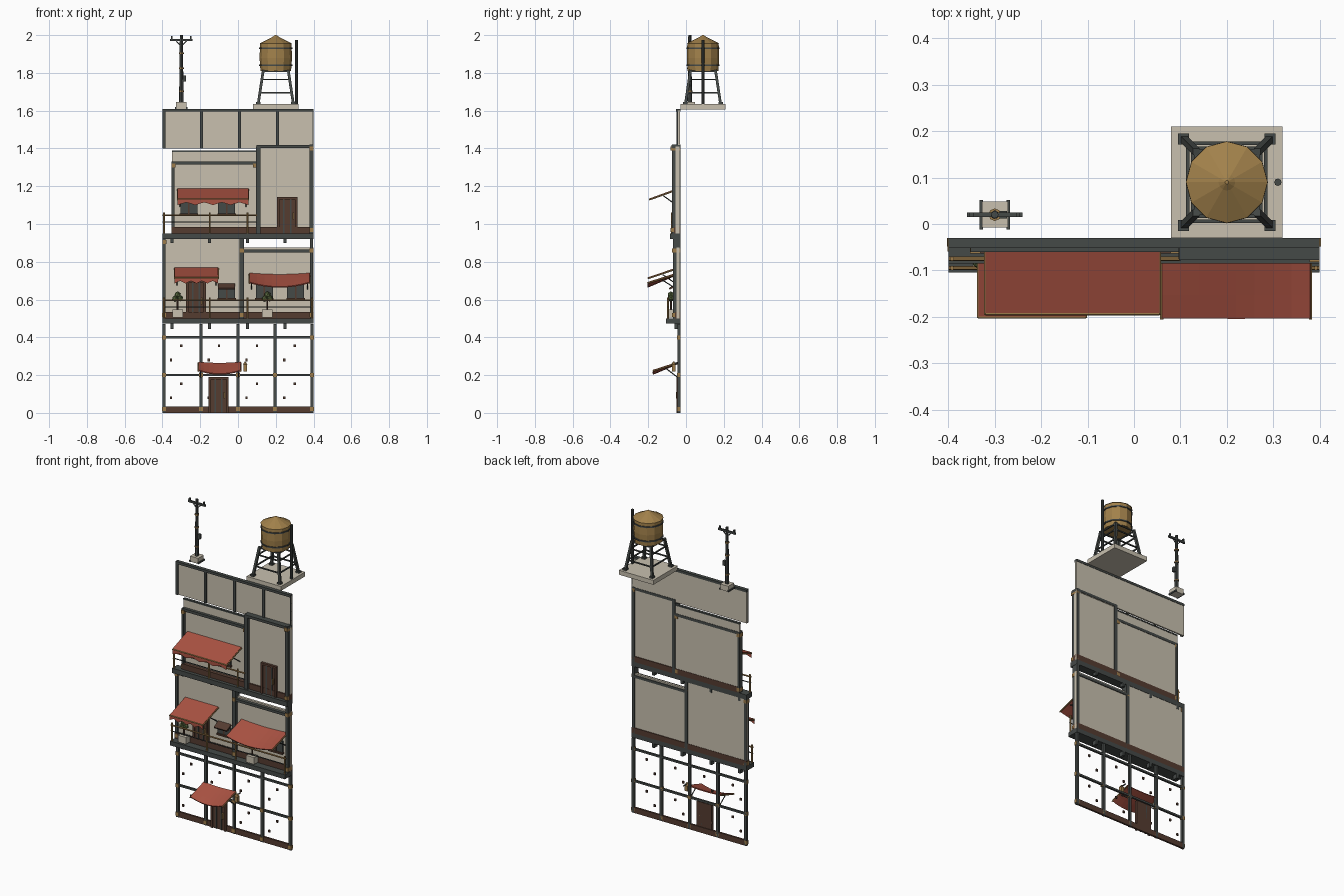
import bpy, bmesh, math
from mathutils import Vector

if "Cube" in bpy.data.objects:
    bpy.data.objects.remove(bpy.data.objects["Cube"])

def mat(name, c):
    m = bpy.data.materials.new(name)
    m.diffuse_color = (*c, 1)
    m.use_nodes = True
    m.node_tree.nodes["Principled BSDF"].inputs["Base Color"].default_value = m.diffuse_color
    return m

CREAM = mat("plaster", (.58, .53, .43))
DARK = mat("dark_timber", (.06, .068, .064))
RED = mat("red_cloth", (.40, .085, .055))
GOLD = mat("brass", (.34, .20, .07))
BROWN = mat("brown_wood", (.09, .045, .03))
GREEN = mat("leaves", (.10, .14, .05))
TAN = mat("tank_wood", (.36, .22, .07))

def finish(name, bm, m):
    bmesh.ops.recalc_face_normals(bm, faces=bm.faces)
    me = bpy.data.meshes.new(name)
    bm.to_mesh(me)
    bm.free()
    me.materials.append(m)
    o = bpy.data.objects.new(name, me)
    bpy.context.collection.objects.link(o)
    return o

def box(name, x0, x1, y0, y1, z0, z1, m):
    bm = bmesh.new()
    bmesh.ops.create_cube(bm, size=1)
    for v in bm.verts:
        v.co = Vector((x0 + (v.co.x + .5) * (x1 - x0), y0 + (v.co.y + .5) * (y1 - y0), z0 + (v.co.z + .5) * (z1 - z0)))
    return finish(name, bm, m)

def rod(name, p, q, r, m, sides=6, r2=None):
    p, q = Vector(p), Vector(q)
    bm = bmesh.new()
    bmesh.ops.create_cone(bm, cap_ends=True, segments=sides, radius1=r, radius2=r if r2 is None else r2, depth=(q - p).length)
    rot = Vector((0, 0, 1)).rotation_difference(q - p).to_matrix().to_4x4()
    if sides == 4:
        from mathutils import Matrix
        rot = rot @ Matrix.Rotation(math.pi / 4, 4, 'Z')
    bm.transform(rot)
    bmesh.ops.translate(bm, verts=bm.verts, vec=(p + q) / 2)
    return finish(name, bm, m)

def bracket(x, z, yf=-.05, s=.011):
    box("joint_bracket", x - s, x + s, yf - .004, -.03, z - s, z + s, GOLD)

def awning(name, x0, x1, yf, zf, yb, zb, sag=0, valance=0):
    # cloth sheet
    bm = bmesh.new()
    nu, nv = 8, 3
    rows = []
    for j in range(nv + 1):
        t = j / nv
        rows.append([bm.verts.new((x0 + (x1 - x0) * i / nu, yb + (yf - yb) * t,
                     zb + (zf - zb) * t - sag * (i / nu) * (1 - i / nu) * 4 * (.3 + .7 * t))) for i in range(nu + 1)])
    for j in range(nv):
        for i in range(nu):
            bm.faces.new((rows[j][i], rows[j][i + 1], rows[j + 1][i + 1], rows[j + 1][i]))
    o = finish(name, bm, RED)
    s = o.modifiers.new("thick", 'SOLIDIFY')
    s.thickness = .006
    s.offset = 0
    # scalloped front and side flaps
    if valance:
        bm = bmesh.new()
        n = 16
        top = [bm.verts.new((x0 + (x1 - x0) * i / n, yf, zf)) for i in range(n + 1)]
        bot = [bm.verts.new((x0 + (x1 - x0) * i / n, yf, zf - valance * (1, .75, .55, .75)[i % 4])) for i in range(n + 1)]
        for i in range(n):
            bm.faces.new((top[i], top[i + 1], bot[i + 1], bot[i]))
        finish(name + "_valance", bm, RED)
        rod(name + "_front_bar", (x0, yf, zf), (x1, yf, zf), .004, GOLD)
    # side poles and struts
    for x in (x0, x1):
        rod(name + "_pole", (x, yb, zb - .004), (x, yf - .002, zf - .004), .004, GOLD)
        xi = x + (.012 if x == x0 else -.012)
        rod(name + "_strut", (xi, -.04, zf - .04), (xi, (yf + yb) / 2, (zf + zb) / 2 - .01), .003, DARK)

def door(x0, x1, z0, z1, y):
    box("door_panel", x0, x1, y - .008, y, z0, z1, BROWN)
    for a in (x0, x1 - .012):
        box("door_jamb", a, a + .012, y - .016, y, z0, z1, BROWN)
    box("door_lintel", x0, x1, y - .016, y, z1 - .012, z1, BROWN)
    for i in (1, 2):
        c = x0 + (x1 - x0) * i / 3
        box("door_batten", c - .004, c + .004, y - .012, y, z0, z1 - .01, DARK)
    box("door_handle", x1 - .026, x1 - .019, y - .02, y, z0 + .075, z0 + .11, GOLD)

def window(x0, x1, z0, z1, y):
    box("window", x0, x1, y - .01, y, z0, z1, DARK)
    box("window_sill", x0 - .004, x1 + .004, y - .018, y, z0 - .006, z0 + .004, BROWN)
    c = (x0 + x1) / 2
    box("window_bar", c - .004, c + .004, y - .014, y, z0, z1, BROWN)

# ground floor: open timber grid
for i in range(5):
    x = -.392 + .196 * i
    box("ground_post", x - .008, x + .008, -.045, -.03, 0, .47, DARK)
    for z in (.02, .2, .4):
        if i in (0, 4) or z < .3:
            bracket(x, z, -.044)
for z in (.2, .4):
    box("ground_beam", -.4, .4, -.042, -.03, z - .006, z + .006, DARK)
box("ground_plinth", -.4, .4, -.042, -.03, 0, .035, BROWN)
for i in range(4):
    for z in (0, .2):
        for dx, dz in ((.045, .08), (.1, .155)):
            x = -.4 + .2 * i + dx
            box("loose_brick", x - .006, x + .006, -.042, -.034, z + dz - .007, z + dz + .007, BROWN)
door(-.155, -.05, 0, .19, -.034)
awning("ground_awning", -.21, .015, -.175, .225, -.04, .268, .02)
box("lantern", .028, .048, -.075, -.055, .22, .255, GOLD)
rod("lantern_cap", (.038, -.065, .255), (.038, -.065, .272), .016, GOLD, 6, .002)
rod("lantern_arm", (.038, -.065, .262), (.038, -.03, .262), .004, DARK)

# floor slabs and joists
box("second_floor_slab", -.4, .4, -.105, -.03, .472, .5, DARK)
box("third_floor_slab", -.4, .4, -.085, -.03, .92, .95, DARK)
for x in (-.35, -.15, .05, .25):
    box("joist", x - .008, x + .008, -.06, -.03, .445, .472, DARK)
    box("joist", x - .008, x + .008, -.055, -.03, .9, .92, DARK)

# second floor
box("second_wall_left", -.4, .015, -.042, -.032, .5, .92, CREAM)
box("second_wall_right", .025, .4, -.05, -.035, .5, .875, CREAM)
box("second_skirting", -.4, .4, -.058, -.03, .5, .535, BROWN)
for x, w, yf in ((-.391, .008, -.055), (.02, .011, -.07), (.389, .009, -.07)):
    box("second_post", x - w, x + w, yf, -.03, .5, .92, DARK)
    bracket(x, .518, yf)
for x in (.02, .389):
    bracket(x, .86, -.07)
bracket(-.389, .905, -.055)
box("second_beam", .02, .4, -.07, -.03, .85, .866, DARK)
door(-.275, -.17, .5, .70, -.042)
window(-.105, -.015, .605, .66, -.042)
window(.095, .185, .605, .68, -.05)
window(.26, .35, .605, .68, -.05)
lid = box("window_hatch", -.045, .045, -.05, 0, -.005, .005, BROWN)
lid.location = (-.06, -.045, .68)
lid.rotation_euler.x = math.radians(28)
awning("second_awning_left", -.335, -.105, -.2, .715, -.045, .768, 0, .03)
awning("second_awning_right", .06, .38, -.203, .69, -.05, .738, .024)

# third floor
box("third_wall_left", -.35, .1, -.042, -.032, .95, 1.385, CREAM)
box("third_wall_right", .1, .4, -.055, -.035, .95, 1.41, CREAM)
box("third_wall_cap", -.35, .1, -.046, -.03, 1.38, 1.388, DARK)
box("third_skirting", -.35, .4, -.064, -.03, .95, .985, BROWN)
for x, w, z1, yf in ((-.344, .008, 1.33, -.06), (.108, .012, 1.41, -.075), (.389, .01, 1.42, -.075)):
    box("third_post", x - w, x + w, yf, -.03, .95, z1, DARK)
box("third_beam_left", -.35, .1, -.06, -.03, 1.315, 1.332, DARK)
box("third_beam_right", .097, .4, -.078, -.03, 1.402, 1.418, DARK)
for x, z, yf in ((-.342, 1.31, -.06), (-.342, .968, -.06), (.09, 1.31, -.06), (.09, .968, -.06), (.389, 1.4, -.078), (.389, .968, -.078)):
    bracket(x, z, yf)
door(.207, .315, .95, 1.142, -.055)
window(-.305, -.215, 1.052, 1.13, -.042)
window(-.105, -.015, 1.052, 1.13, -.042)
awning("third_awning", -.32, .055, -.193, 1.132, -.045, 1.186, 0, .032)

# parapet
box("parapet_panel", -.4, .4, -.042, -.032, 1.4, 1.6, CREAM)
box("parapet_cap", -.4, .4, -.052, -.03, 1.595, 1.61, DARK)
for x in (-.392, -.194, .008, .21):
    box("parapet_post", x - .008, x + .008, -.05, -.032, 1.4, 1.6, DARK)
box("parapet_end", .394, .4, -.048, -.032, 1.4, 1.6, DARK)

# railings
for z0, y, x1 in ((.5, -.095, .4), (.95, -.075, .1)):
    rod("rail_top", (-.4, y, z0 + .097), (x1, y, z0 + .097), .0045, GOLD)
    rod("rail_mid", (-.4, y, z0 + .06), (x1, y, z0 + .06), .003, DARK)
    for x in (-.392, -.15, .05, .392):
        if x < x1:
            rod("rail_post", (x, y, z0), (x, y, z0 + .112), .005, GOLD)

# potted plants
for x in (-.32, .155):
    box("planter", x - .028, x + .028, -.1, -.062, .505, .548, CREAM)
    rod("plant_stem", (x, -.08, .545), (x, -.08, .61), .005, BROWN)
    for dx, dz, r in ((-.013, .605, .018), (.014, .607, .017), (0, .625, .019)):
        bm = bmesh.new()
        bmesh.ops.create_icosphere(bm, subdivisions=1, radius=r)
        bmesh.ops.translate(bm, verts=bm.verts, vec=(x + dx, -.08, dz))
        finish("plant_leaves", bm, GREEN)

# utility pole
px, py = -.3, .02
box("pole_base", px - .028, px + .028, py - .028, py + .028, 1.61, 1.645, CREAM)
for s in (-1, 1):
    box("pole_base_rail", px + s * .029 - .004, px + s * .029 + .004, py - .032, py + .032, 1.61, 1.62, DARK)
    box("insulator", px + s * .05 - .004, px + s * .05 + .004, py - .005, py + .005, 1.975, 1.995, DARK)
    rod("crossarm_brace", (px, py, 1.94), (px + s * .03, py, 1.972), .003, DARK)
rod("pole_shaft", (px, py, 1.64), (px, py, 2), .012, DARK, 8, .008)
box("pole_crossarm", px - .06, px + .06, py - .005, py + .005, 1.968, 1.98, DARK)
box("pole_box", px + .01, px + .026, py - .008, py + .008, 1.755, 1.785, DARK)
for z in (1.7, 1.82, 1.9):
    rod("pole_band", (px, py, z), (px, py, z + .008), .0135, GOLD, 8)

# water tower
tx, ty = .2, .09
box("tower_platform", .08, .32, -.03, .21, 1.607, 1.635, CREAM)
C = [(-1, -1), (1, -1), (1, 1), (-1, 1)]
for i, (a, b) in enumerate(C):
    c, d = C[(i + 1) % 4]
    rod("tower_leg", (tx + a * .093, ty + b * .093, 1.635), (tx + a * .066, ty + b * .066, 1.815), .010, DARK, 4)
    box("leg_foot", tx + a * .093 - .012, tx + a * .093 + .012, ty + b * .093 - .012, ty + b * .093 + .012, 1.635, 1.645, DARK)
    for z, k in ((1.695, .084), (1.765, .0735), (1.808, .067)):
        rod("tower_brace", (tx + a * k, ty + b * k, z), (tx + c * k, ty + d * k, z), .005, DARK, 4)
for z0, z1, r0, r1 in ((1.81, 1.88, .081, .086), (1.88, 1.955, .086, .083), (1.955, 1.99, .088, .018), (1.99, 2.0, .018, .004)):
    rod("tank_section", (tx, ty, z0), (tx, ty, z1), r0, TAN, 12, r1)
for z in (1.84, 1.93):
    rod("tank_hoop", (tx, ty, z - .004), (tx, ty, z + .004), .0885, DARK, 12)
rod("overflow_pipe", (.31, ty, 1.635), (.31, ty, 1.975), .008, DARK, 8)
